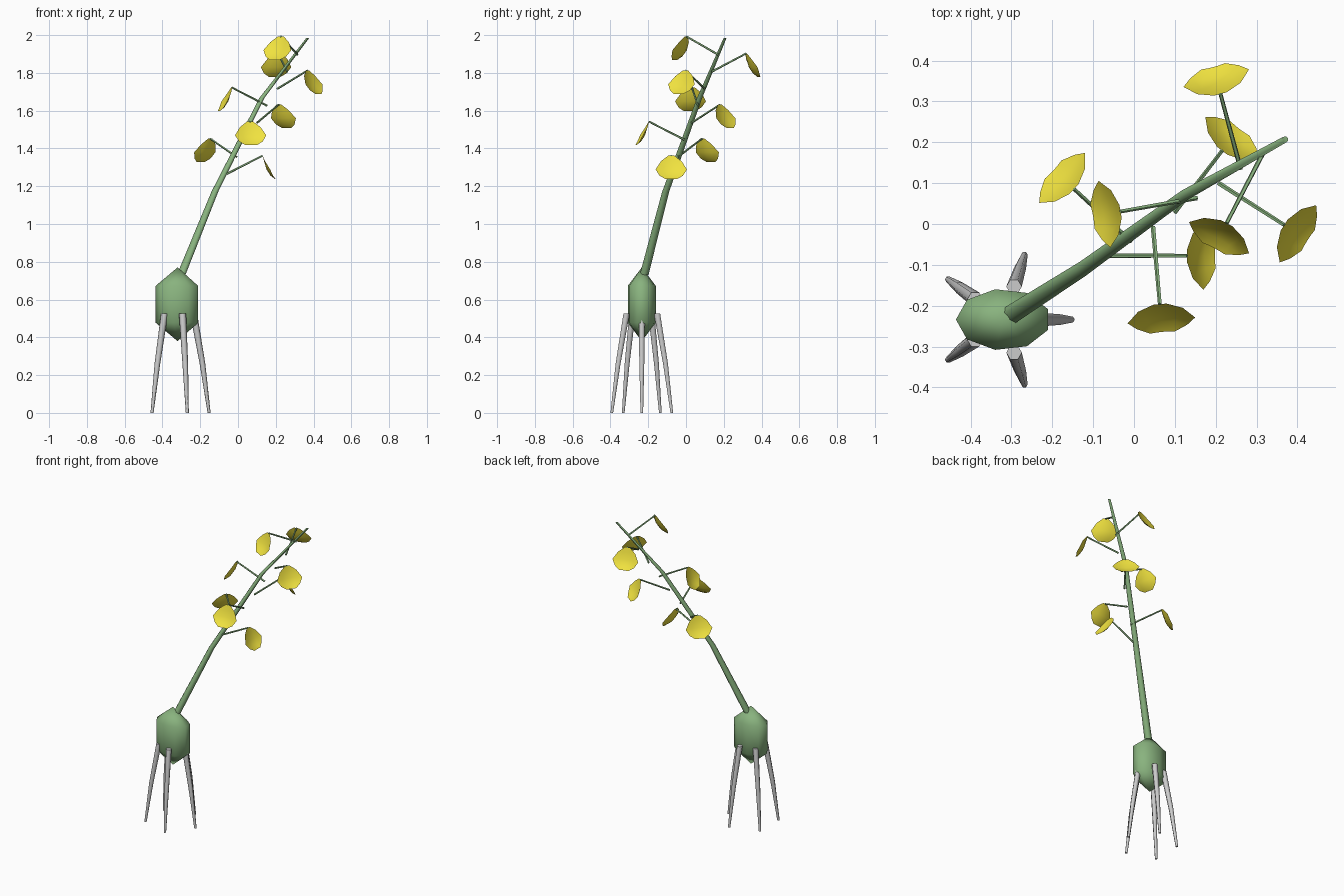
import bpy, bmesh, math
from mathutils import Vector, Matrix

if "Cube" in bpy.data.objects:
    bpy.data.objects.remove(bpy.data.objects["Cube"])


def material(name, color):
    m = bpy.data.materials.new(name)
    m.diffuse_color = (*color, 1)
    m.use_nodes = True
    m.node_tree.nodes["Principled BSDF"].inputs["Base Color"].default_value = m.diffuse_color
    return m


GREEN = material("green", (0.25, 0.45, 0.21))
YELLOW = material("yellow", (0.87, 0.76, 0.05))


def finish(name, bm, mat=None):
    bmesh.ops.recalc_face_normals(bm, faces=bm.faces)
    me = bpy.data.meshes.new(name)
    bm.to_mesh(me)
    bm.free()
    ob = bpy.data.objects.new(name, me)
    bpy.context.collection.objects.link(ob)
    if mat:
        me.materials.append(mat)
    bpy.ops.object.select_all(action='DESELECT')
    ob.select_set(True)
    bpy.context.view_layer.objects.active = ob
    bpy.ops.object.shade_smooth_by_angle(angle=math.radians(61))
    return ob


def tube(name, points, radii, sides, mat=None, flat_rings=False):
    """Tapered tube through the points, capped at both ends."""
    bm = bmesh.new()
    pts = [Vector(p) for p in points]
    rings = []
    for i, (p, r) in enumerate(zip(pts, radii)):
        d = (pts[min(i + 1, len(pts) - 1)] - pts[max(i - 1, 0)]).normalized()
        if flat_rings:
            d = Vector((0, 0, 1))
        u = d.cross(Vector((0, 0.6, 0.8) if abs(d.z) < 0.7 else (0, 1, 0))).normalized()
        v = d.cross(u)
        rings.append([bm.verts.new(p + r * (math.cos(a) * u + math.sin(a) * v))
                      for a in (2 * math.pi * k / sides for k in range(sides))])
    for a, b in zip(rings, rings[1:]):
        for k in range(sides):
            n = (k + 1) % sides
            bm.faces.new((a[k], a[n], b[n], b[k]))
    bm.faces.new(rings[0])
    bm.faces.new(rings[-1])
    return finish(name, bm, mat)


CX, CY = -0.32, -0.234

# bulb body: coarse stretched sphere
bm = bmesh.new()
bmesh.ops.create_uvsphere(bm, u_segments=9, v_segments=3, radius=1,
                          matrix=Matrix.Rotation(math.pi / 2, 4, 'Z'))
bmesh.ops.scale(bm, verts=bm.verts, vec=(0.134, 0.087, 0.195))
bmesh.ops.translate(bm, verts=bm.verts, vec=(CX, CY, 0.575))
finish("body", bm, GREEN)

# five root legs
for i in range(5):
    a = math.radians(72 * i)
    path = [(CX + r * math.cos(a), CY + r * math.sin(a), z)
            for r, z in ((0.085, 0.525), (0.132, 0.26), (0.167, 0))]
    tube(f"leg_{i + 1}", path, (0.019, 0.015, 0.008), 6, flat_rings=True)

# leaning stem
tube("stem", [(-0.30, -0.222, 0.73), (-0.122, -0.108, 1.17),
              (0.127, 0.072, 1.667), (0.37, 0.207, 1.985)],
     (0.024, 0.019, 0.014, 0.008), 7, GREEN, flat_rings=True)

# leaf rows: outward at edge, outward at midrib, drop, half width
ROWS = ((0.0, 0.0, 0.0, 0.016), (0.014, 0.008, 0.03, 0.055),
        (0.040, 0.021, 0.073, 0.083), (0.056, 0.042, 0.106, 0.062),
        (0.070, 0.068, 0.125, 0.030))

# twigs and cupped leaves spiralling up the stem
for i in range(8):
    a = math.radians(137.5 * i)
    out = Vector((math.cos(a), math.sin(a), 0))
    side = Vector((-math.sin(a), math.cos(a), 0))
    base = Vector((-0.06 + 0.0535 * i, -0.078 + 0.0355 * i, 1.265 + 0.0902 * i))
    tip = base + out * 0.19 + Vector((0, 0, 0.097))
    tube(f"twig_{i + 1}", (base, tip), (0.006, 0.005), 5, GREEN)
    bm = bmesh.new()
    grid = []
    for edge, mid, drop, w in ROWS:
        grid.append([bm.verts.new(tip + out * (mid + (edge - mid) * s * s)
                                  + side * w * s - Vector((0, 0, drop)))
                     for s in (-1, -0.5, 0, 0.5, 1)])
    for r, q in zip(grid, grid[1:]):
        for k in range(4):
            bm.faces.new((r[k], r[k + 1], q[k + 1], q[k]))
    finish(f"leaf_{i + 1}", bm, YELLOW)
